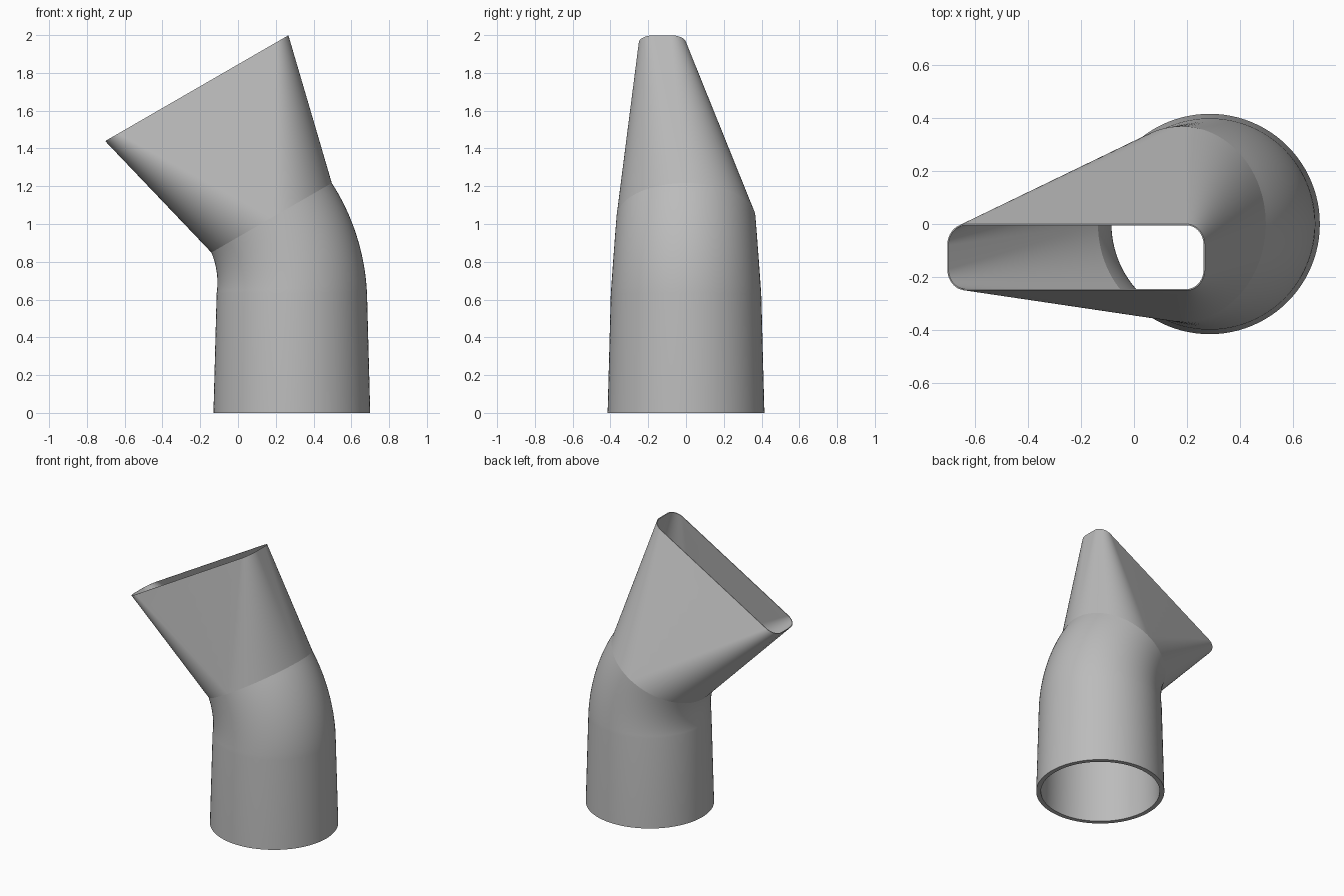
import bpy, bmesh
from math import sin, cos, pi, radians
from mathutils import Vector, Matrix

cube = bpy.data.objects.get("Cube")
if cube:
    bpy.data.objects.remove(cube)

grey = bpy.data.materials.new("plain grey")
grey.use_nodes = True
GREY = (0.5, 0.5, 0.5, 1)
grey.diffuse_color = GREY
grey.node_tree.nodes["Principled BSDF"].inputs["Base Color"].default_value = GREY

QUARTER = 24                 # segments per quarter turn
TILT = radians(30)           # bend of the elbow towards -x
BASE_X, BEND_Z, BEND_R = 0.285, 0.633, 0.8
MOUTH_LENGTH = 0.792


def frame(angle):
    """Placement of a cross-section at an angle along the elbow."""
    centre = Vector((BASE_X - BEND_R * (1 - cos(angle)), 0, BEND_Z + BEND_R * sin(angle)))
    return Matrix.Translation(centre) @ Matrix.Rotation(-angle, 4, 'Y')


def section(half_x, half_y, corner, y=0.0):
    """Rounded rectangle; a circle when all three sizes are equal."""
    points = []
    for q, (sx, sy) in enumerate([(1, 1), (-1, 1), (-1, -1), (1, -1)]):
        for i in range(QUARTER + 1):
            a = (q + i / QUARTER) * pi / 2
            points.append(Vector((sx * (half_x - corner) + corner * cos(a),
                                  y + sy * (half_y - corner) + corner * sin(a), 0)))
    return points


def circle(radius):
    return section(radius, radius, radius)


def skin(name, rings):
    """Join successive rings of points into a smooth surface."""
    bm = bmesh.new()
    loops = [[bm.verts.new(p) for p in ring] for ring in rings]
    for low, high in zip(loops, loops[1:]):
        for i in range(len(low)):
            j = (i + 1) % len(low)
            bm.faces.new((low[i], low[j], high[j], high[i]))
    bmesh.ops.remove_doubles(bm, verts=bm.verts, dist=0.0001)
    mesh = bpy.data.meshes.new(name)
    bm.to_mesh(mesh)
    bm.free()
    mesh.materials.append(grey)
    obj = bpy.data.objects.new(name, mesh)
    bpy.context.collection.objects.link(obj)
    bpy.ops.object.select_all(action='DESELECT')
    obj.select_set(True)
    bpy.context.view_layer.objects.active = obj
    bpy.ops.object.shade_smooth_by_angle(angle=radians(30))


def pipe_wall(base, start, end, steps=16):
    """Tapered straight pipe followed by the tapered elbow."""
    floor = Matrix.Translation((BASE_X, 0, 0))
    rings = [[floor @ p for p in circle(base)]]
    for k in range(steps + 1):
        t = k / steps
        rings.append([frame(t * TILT) @ p for p in circle(start + (end - start) * t)])
    return rings


def mouth_wall(radius, half_x, half_y, corner, steps=8):
    """Straight loft from the round elbow end to the flat slot."""
    bottom, top = circle(radius), section(half_x, half_y, corner, -0.125)
    rise = Vector((0, 0, MOUTH_LENGTH))
    return [[frame(TILT) @ a.lerp(b + rise, k / steps) for a, b in zip(bottom, top)]
            for k in range(steps + 1)]


# Lower pipe and elbow: inside wall, base rim, outside wall
skin("pipe_elbow", pipe_wall(0.385, 0.37, 0.362)[::-1] + pipe_wall(0.415, 0.398, 0.368))

# Flat mouth: outside wall, thin lip, inside wall
skin("flat_mouth", mouth_wall(0.368, 0.56, 0.125, 0.08)
     + mouth_wall(0.362, 0.555, 0.12, 0.075)[::-1])
